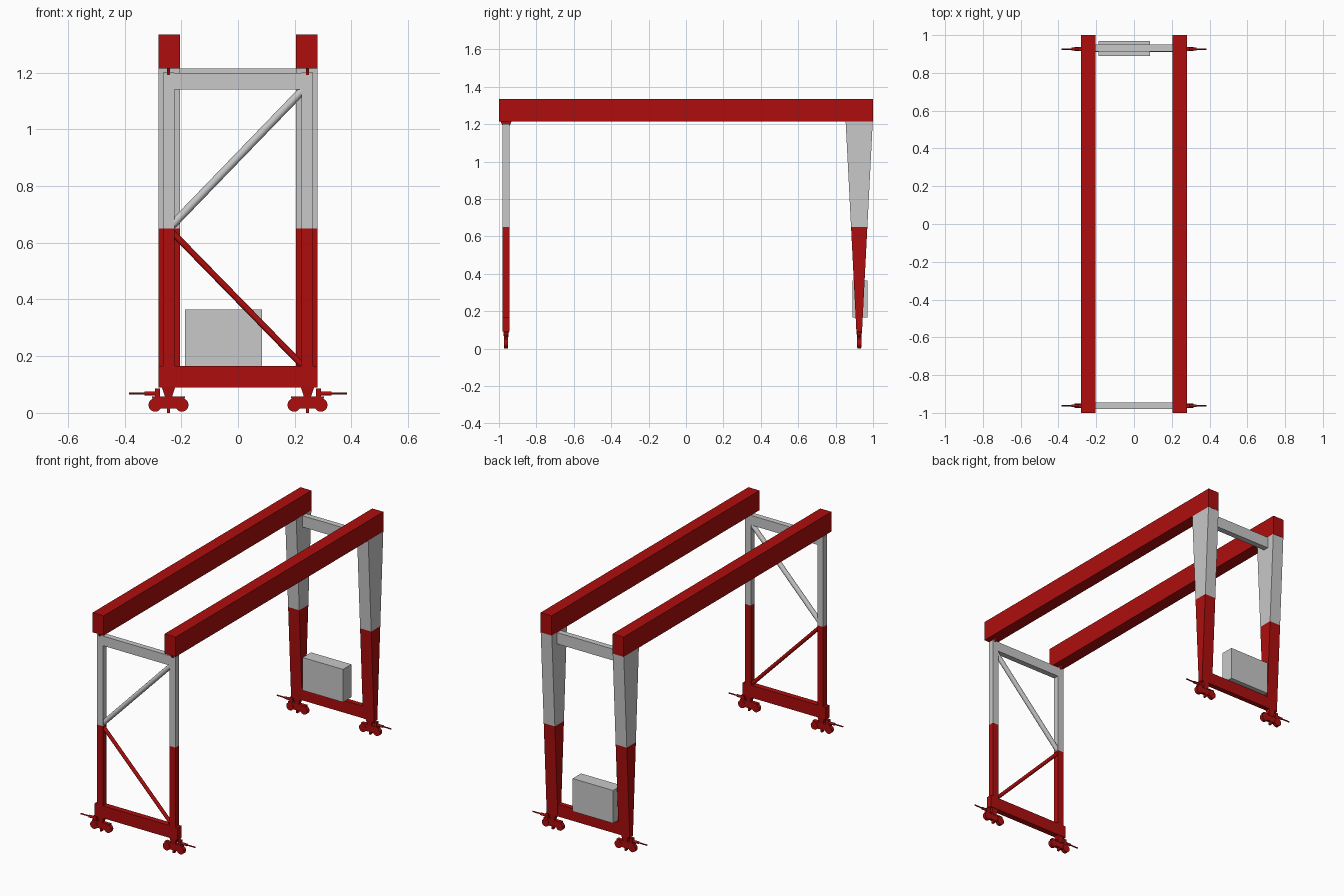
import bpy, bmesh, math
from mathutils import Vector

if "Cube" in bpy.data.objects:
    bpy.data.objects.remove(bpy.data.objects["Cube"])


def material(name, rgb):
    m = bpy.data.materials.new(name)
    m.diffuse_color = (*rgb, 1)
    m.use_nodes = True
    m.node_tree.nodes["Principled BSDF"].inputs["Base Color"].default_value = m.diffuse_color
    return m


RED = material("red paint", (0.42, 0.004, 0.004))
GREY = material("light grey paint", (0.58, 0.58, 0.58))


def finish(name, bm, mat):
    bmesh.ops.recalc_face_normals(bm, faces=bm.faces)
    me = bpy.data.meshes.new(name)
    bm.to_mesh(me)
    bm.free()
    me.materials.append(mat)
    ob = bpy.data.objects.new(name, me)
    bpy.context.collection.objects.link(ob)
    return ob


def taper(name, mat, z0, r0, z1, r1):
    """Block between two rectangles (x0, x1, y0, y1) at heights z0 and z1."""
    bm = bmesh.new()
    rings = []
    for z, (a, b, c, d) in ((z0, r0), (z1, r1)):
        rings.append([bm.verts.new((x, y, z)) for x, y in ((a, c), (b, c), (b, d), (a, d))])
    lo, hi = rings
    bm.faces.new(lo)
    bm.faces.new(hi)
    for i in range(4):
        j = (i + 1) % 4
        bm.faces.new((lo[i], lo[j], hi[j], hi[i]))
    return finish(name, bm, mat)


def box(name, mat, x, y, z):
    r = (min(x), max(x), *y)
    return taper(name, mat, z[0], r, z[1], r)


def rod(name, mat, p, q, r, sides=12):
    p, q = Vector(p), Vector(q)
    bm = bmesh.new()
    bmesh.ops.create_cone(bm, cap_ends=True, segments=sides, radius1=r, radius2=r, depth=(q - p).length)
    ob = finish(name, bm, mat)
    ob.location = (p + q) / 2
    ob.rotation_mode = 'QUATERNION'
    ob.rotation_quaternion = (q - p).to_track_quat('Z', 'Y')
    for f in ob.data.polygons:
        f.use_smooth = len(f.vertices) == 4
    ob.data.set_sharp_from_angle(angle=math.radians(40))
    return ob


FRONT, BACK = -0.962, 0.926
SPLIT = 0.65          # height where the paint changes


def back_half(z):
    """Half depth of the tapering back leg at height z."""
    return 0.015 + (0.0725 - 0.015) * (z - 0.09) / (1.215 - 0.09)


for s, side in ((-1, "left"), (1, "right")):
    # Main girders
    box(f"{side}_girder", RED, (s * 0.205, s * 0.28), (-1, 1), (1.215, 1.335))

    # Slim front legs with a hinge under the girder
    for mat, z, part in ((RED, (0.163, SPLIT), "lower"), (GREY, (SPLIT, 1.2), "upper")):
        box(f"front_{side}_leg_{part}", mat, (s * 0.224, s * 0.264),
            (FRONT - 0.018, FRONT + 0.018), z)
    hx = (s * 0.245 - 0.006, s * 0.245 + 0.006)
    taper(f"{side}_hinge", RED, 1.192, (*hx, FRONT - 0.019, FRONT + 0.019),
          1.215, (*hx, FRONT - 0.03, FRONT + 0.03))

    # Tapered back legs
    xs = tuple(sorted((s * 0.205, s * 0.28)))
    for mat, a, b, part in ((RED, 0.09, SPLIT, "lower"), (GREY, SPLIT, 1.215, "upper")):
        ha, hb = back_half(a), back_half(b)
        taper(f"back_{side}_leg_{part}", mat, a, (*xs, BACK - ha, BACK + ha),
              b, (*xs, BACK - hb, BACK + hb))

    # Wheel bogies with outboard buffers
    for y, end in ((FRONT, "front"), (BACK, "back")):
        n = f"{end}_{side}_"
        cx = s * 0.245
        taper(n + "pedestal", RED, 0.055, (cx - 0.012, cx + 0.012, y - 0.011, y + 0.011),
              0.092, (cx - 0.024, cx + 0.024, y - 0.015, y + 0.015))
        box(n + "bogie_plate", RED, (cx - 0.058, cx + 0.058), (y - 0.011, y + 0.011), (0.05, 0.058))
        box(n + "bogie_body", RED, (cx - 0.045, cx + 0.045), (y - 0.009, y + 0.009), (0.016, 0.052))
        box(n + "rail_clamp", RED, (cx - 0.005, cx + 0.005), (y - 0.01, y + 0.01), (0, 0.02))
        for k, w in ((-1, "inner"), (1, "outer")):
            wx = cx + s * k * 0.047
            rod(n + w + "_wheel", RED, (wx, y - 0.011, 0.028), (wx, y + 0.011, 0.028), 0.0235, 20)
        box(n + "buffer_bracket", RED, (s * 0.275, s * 0.293), (y - 0.01, y + 0.01), (0.055, 0.086))
        rod(n + "buffer_sleeve", RED, (s * 0.29, y, 0.068), (s * 0.33, y, 0.068), 0.0075)
        rod(n + "buffer_rod", RED, (s * 0.325, y, 0.068), (s * 0.385, y, 0.068), 0.004, 8)

# Bottom sills
box("front_sill", RED, (-0.28, 0.28), (FRONT - 0.018, FRONT + 0.018), (0.09, 0.165))
box("back_sill", RED, (-0.279, 0.279), (BACK - 0.0155, BACK + 0.0155), (0.091, 0.165))

# Top cross beams
box("front_cross_beam", GREY, (-0.225, 0.225), (FRONT - 0.017, FRONT + 0.017), (1.14, 1.199))
box("back_cross_beam", GREY, (-0.206, 0.206), (BACK - 0.012, BACK + 0.023), (1.145, 1.214))

# Front diagonal braces
rod("upper_brace", GREY, (-0.232, FRONT, 0.662), (0.232, FRONT, 1.142), 0.0145)
rod("lower_brace", RED, (-0.232, FRONT, 0.637), (0.232, FRONT, 0.162), 0.011)

# Machinery cabinet on the back sill
box("cabinet", GREY, (-0.187, 0.085), (0.889, 0.97), (0.165, 0.365))
